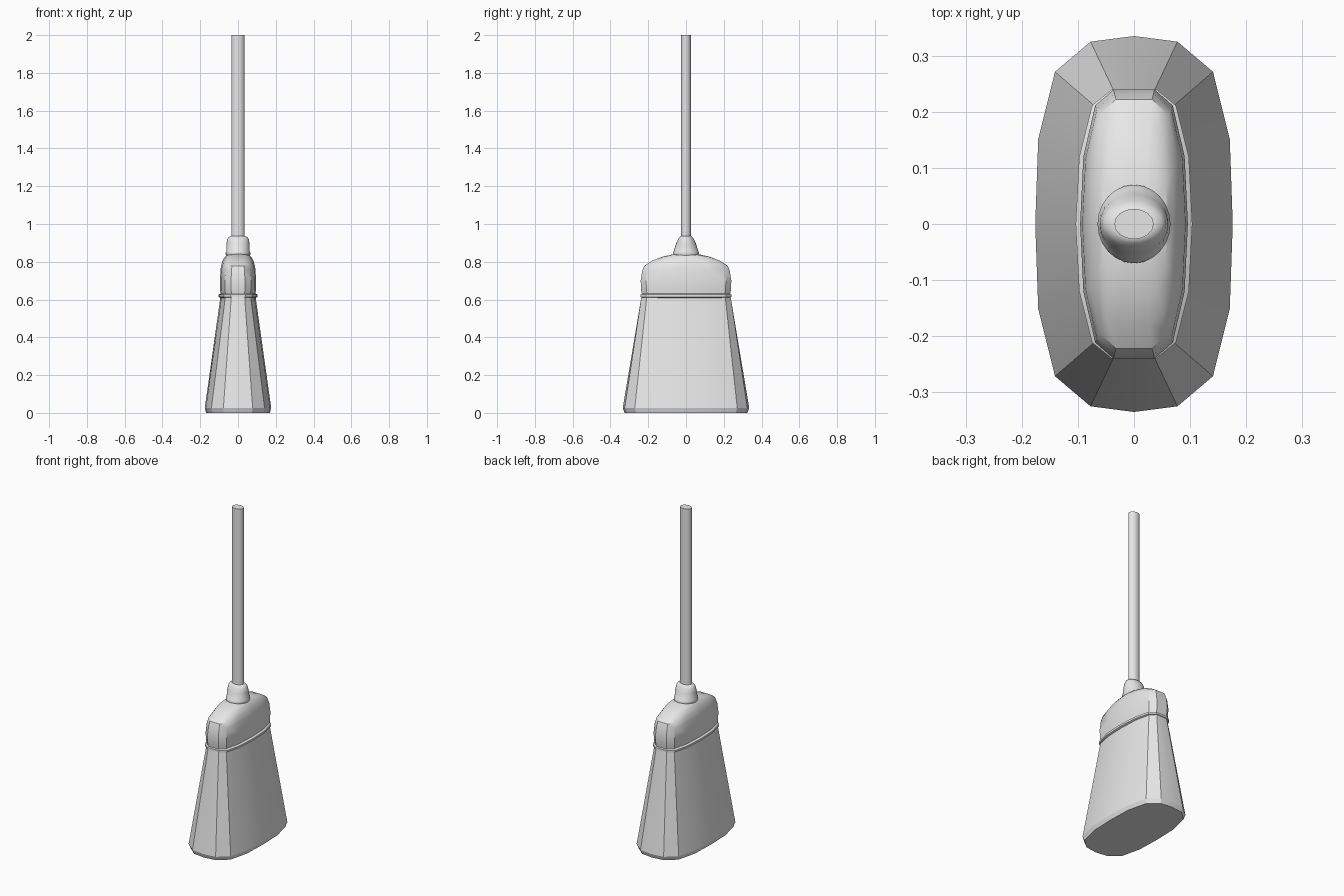
import bpy, bmesh, math

cube = bpy.data.objects.get("Cube")
if cube:
    bpy.data.objects.remove(cube, do_unlink=True)

# One plain grey for the whole broom
grey = bpy.data.materials.new("plain grey")
grey.use_nodes = True
grey.diffuse_color = (0.8, 0.8, 0.8, 1)
grey.node_tree.nodes["Principled BSDF"].inputs["Base Color"].default_value = (0.8, 0.8, 0.8, 1)


def mirrored(quarter):
    """Closed outline from a quarter running from the +y tip to the +x side."""
    right = quarter + [(x, -y) for x, y in reversed(quarter[:-1])]
    return right + [(-x, y) for x, y in reversed(right[1:-1])]


def ellipse(n):
    return [(math.sin(2 * math.pi * i / n), math.cos(2 * math.pi * i / n)) for i in range(n)]


def ring(outline, rx, ry, z, crown=0):
    """Scaled outline, raised towards the middle of its length by crown."""
    return [(x * rx, y * ry, z + crown * (1 - y * y)) for x, y in outline]


def loft(name, rings, angle=30):
    bm = bmesh.new()
    loops = [[bm.verts.new(p) for p in r] for r in rings]
    n = len(loops[0])
    for low, high in zip(loops, loops[1:]):
        for i in range(n):
            j = (i + 1) % n
            bm.faces.new((low[i], low[j], high[j], high[i]))
    bm.faces.new(loops[0])
    bm.faces.new(loops[-1])
    bmesh.ops.recalc_face_normals(bm, faces=bm.faces)
    mesh = bpy.data.meshes.new(name)
    bm.to_mesh(mesh)
    bm.free()
    mesh.materials.append(grey)
    obj = bpy.data.objects.new(name, mesh)
    bpy.context.collection.objects.link(obj)
    bpy.ops.object.select_all(action='DESELECT')
    obj.select_set(True)
    bpy.context.view_layer.objects.active = obj
    bpy.ops.object.shade_smooth_by_angle(angle=math.radians(angle))
    return obj


# Unit outlines: flared foot and chamfered neck
foot = mirrored([(0, 1), (0.44, 0.97), (0.8, 0.81), (0.97, 0.45), (1, 0)])
neck = mirrored([(0, 1), (0.38, 1), (0.72, 0.88), (0.94, 0.5), (1, 0)])

# Bristles
loft("bristles", [
    ring(foot, 0.168, 0.325, 0),
    ring(foot, 0.176, 0.335, 0.025),
    ring(neck, 0.093, 0.236, 0.615),
], angle=25)

# Binding band between bristles and cap
loft("binding_band", [
    ring(neck, 0.092, 0.228, 0.608),
    ring(neck, 0.104, 0.24, 0.614),
    ring(neck, 0.104, 0.24, 0.626),
    ring(neck, 0.09, 0.228, 0.634),
])

# Rounded cap
loft("cap", [
    ring(neck, 0.09, 0.23, 0.61),
    ring(neck, 0.095, 0.238, 0.65),
    ring(neck, 0.096, 0.24, 0.70),
    ring(neck, 0.092, 0.232, 0.75, 0.015),
    ring(neck, 0.084, 0.222, 0.778, 0.022),
    ring(neck, 0.072, 0.18, 0.805, 0.018),
    ring(neck, 0.06, 0.13, 0.825, 0.012),
    ring(neck, 0.035, 0.065, 0.841),
], angle=35)

# Collar gripping the handle
round24 = ellipse(24)
loft("collar", [
    ring(round24, 0.06, 0.063, 0.825),
    ring(round24, 0.065, 0.07, 0.84),
    ring(round24, 0.065, 0.07, 0.85),
    ring(round24, 0.062, 0.065, 0.856),
    ring(round24, 0.061, 0.053, 0.895),
    ring(round24, 0.057, 0.042, 0.92),
    ring(round24, 0.05, 0.034, 0.931),
    ring(round24, 0.037, 0.027, 0.936),
], angle=45)

# Handle
round16 = ellipse(16)
loft("handle", [ring(round16, 0.035, 0.027, 0.92), ring(round16, 0.035, 0.027, 2)])
